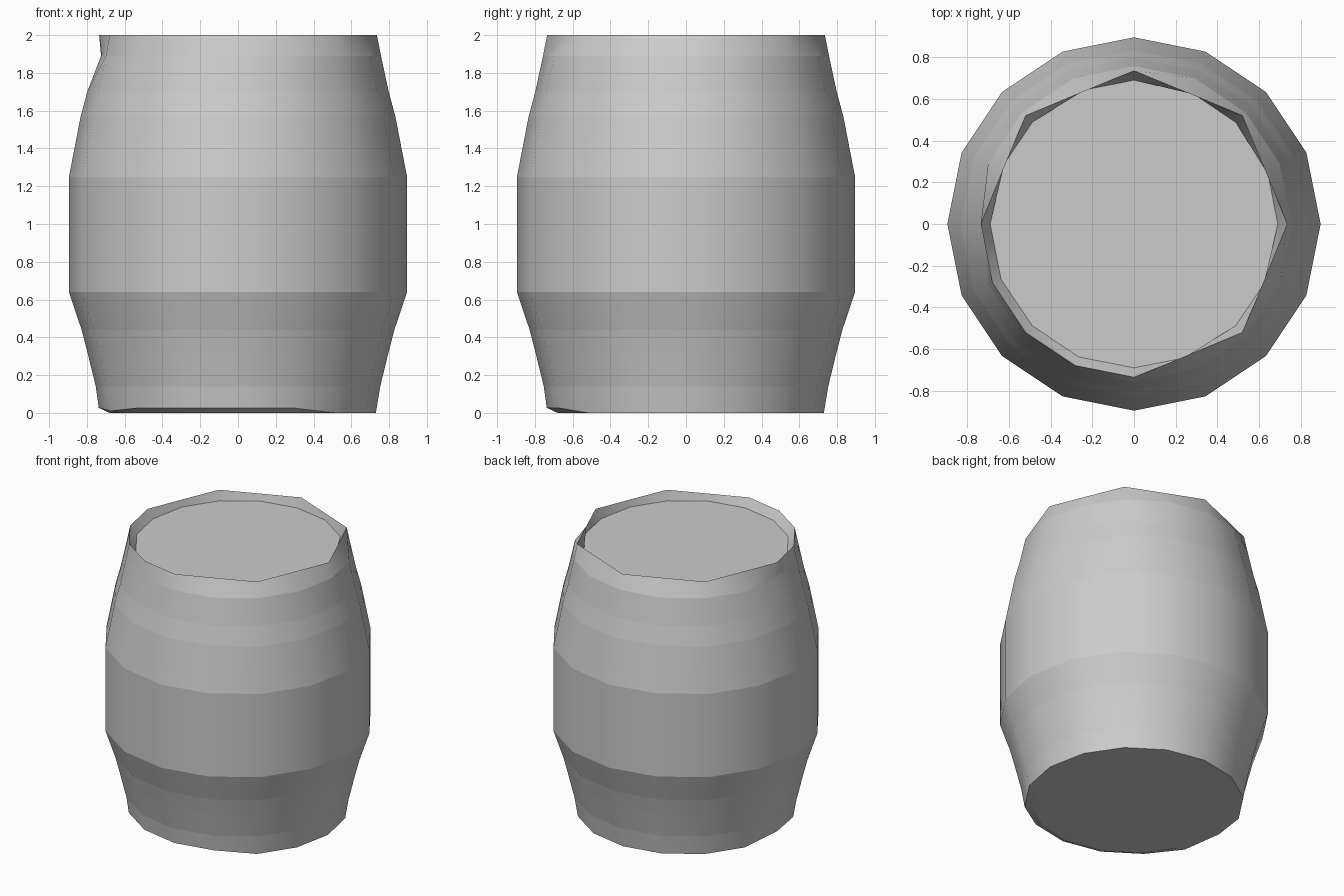
import bpy, bmesh
from math import cos, sin, pi

if "Cube" in bpy.data.objects:
    bpy.data.objects.remove(bpy.data.objects["Cube"])

SIDES = 16
# radius, height: base, staves, hoop steps, worn upper lip
PROFILE = [(0.73, 0.0), (0.753, 0.14), (0.797, 0.32), (0.828, 0.44), (0.895, 0.64),
           (0.895, 1.25), (0.833, 1.57), (0.798, 1.70), (0.757, 1.89), (0.735, 2.0)]

bm = bmesh.new()


def ring(radius, z):
    return [bm.verts.new((radius * cos(2 * pi * i / SIDES), radius * sin(2 * pi * i / SIDES), z))
            for i in range(SIDES)]


def bridge(a, b):
    for i in range(SIDES):
        j = (i + 1) % SIDES
        bm.faces.new((a[i], a[j], b[j], b[i])).smooth = True


# Outer wall
rings = [ring(r, z) for r, z in PROFILE]
for lower, upper in zip(rings, rings[1:]):
    bridge(lower, upper)

# Recessed lid and thin inner lip
lid = ring(0.69, 1.94)
bridge(rings[-1], lid)
bm.faces.new(lid)

# Flat base
base = ring(0.68, 0.0)
bridge(base, rings[0])
bm.faces.new(base[::-1])

# Worn lip: some corners cut straight across
for i in (1, 3, 5, 7, 13, 15):
    v = rings[-1][i]
    v.co.x *= 0.68 / 0.735
    v.co.y *= 0.68 / 0.735
rings[-2][8].co.x = -0.725

# Chipped lower edge at the front left
for i in (8, 10, 11, 12, 13):
    rings[0][i].co *= 1.01
    rings[0][i].co.z = 0.027
rings[0][9].co.z = 0.01

# Crisp horizontal bands, smooth around the barrel
for r in rings + [lid, base]:
    for i in range(SIDES):
        e = bm.edges.get((r[i], r[(i + 1) % SIDES]))
        if e:
            e.smooth = False

mesh = bpy.data.meshes.new("barrel")
bm.to_mesh(mesh)
bm.free()
barrel = bpy.data.objects.new("barrel", mesh)
bpy.context.collection.objects.link(barrel)
